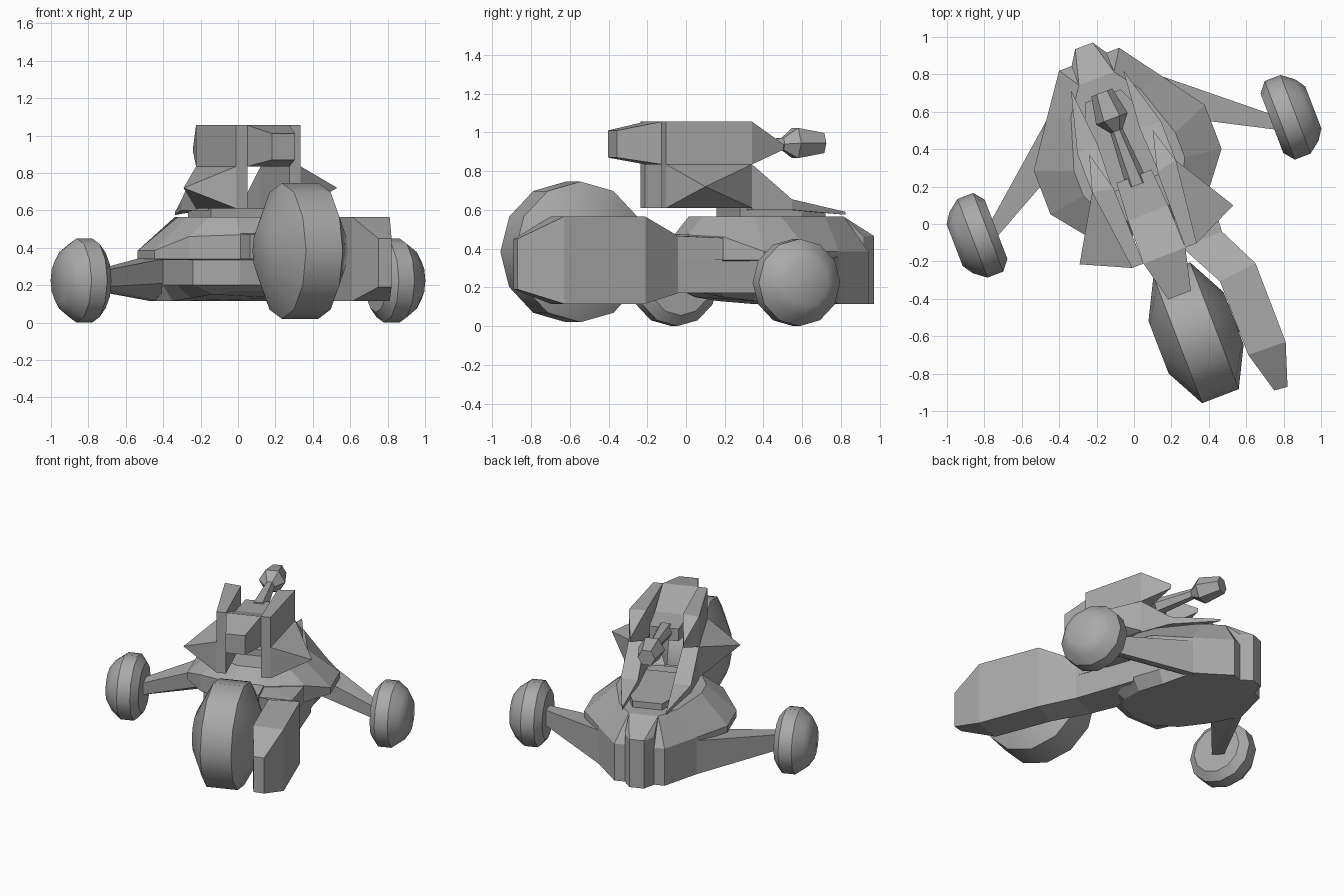
import bpy, bmesh, math
from mathutils import Matrix

cube = bpy.data.objects.get("Cube")
if cube:
    bpy.data.objects.remove(cube, do_unlink=True)

grey = bpy.data.materials.new("plain_grey")
grey.use_nodes = True
grey.diffuse_color = (0.4, 0.4, 0.4, 1)
grey.node_tree.nodes["Principled BSDF"].inputs["Base Color"].default_value = (0.4, 0.4, 0.4, 1)

# The whole vehicle is built straight and stands turned on the spot
PLACE = Matrix.Translation((0, 0.255, 0)) @ Matrix.Rotation(math.radians(21), 4, "Z")


def finish(name, bm, smooth=0):
    bmesh.ops.recalc_face_normals(bm, faces=bm.faces[:])
    mesh = bpy.data.meshes.new(name)
    bm.to_mesh(mesh)
    bm.free()
    mesh.materials.append(grey)
    obj = bpy.data.objects.new(name, mesh)
    bpy.context.collection.objects.link(obj)
    obj.matrix_world = PLACE
    if smooth:
        bpy.ops.object.select_all(action="DESELECT")
        obj.select_set(True)
        bpy.context.view_layer.objects.active = obj
        bpy.ops.object.shade_smooth_by_angle(angle=math.radians(smooth))
    return obj


def loft(name, rings, smooth=0):
    """Skin closed rings of equal length and cap both ends."""
    bm = bmesh.new()
    loops = [[bm.verts.new(p) for p in ring] for ring in rings]
    n = len(loops[0])
    for a, b in zip(loops, loops[1:]):
        for i in range(n):
            j = (i + 1) % n
            bm.faces.new((a[i], a[j], b[j], b[i]))
    bm.faces.new(loops[0])
    bm.faces.new(loops[-1])
    return finish(name, bm, smooth)


def wedge(name, posts, side=1):
    """Faceted solid around upright posts (x, y, low z, high z)."""
    bm = bmesh.new()
    for x, y, low, high in posts:
        for z in {low, high}:
            bm.verts.new((side * x, y, z))
    bmesh.ops.convex_hull(bm, input=bm.verts[:])
    bmesh.ops.dissolve_limit(bm, angle_limit=0.02, verts=bm.verts[:], edges=bm.edges[:])
    return finish(name, bm)


def both(posts):
    return posts + [(-x, y, a, b) for x, y, a, b in posts]


def wheel(name, centre, profile, sides=12):
    """Turn a profile of (offset, radius) around the axle."""
    cx, cy, cz = centre
    turn = [2 * math.pi * i / sides for i in range(sides)]
    return loft(name, [[(cx + off, cy + r * math.sin(t), cz + r * math.cos(t)) for t in turn]
                       for off, r in profile], 35)


# Hull: half outlines from back to front, mirrored; the saucer rim overhangs the lower flanks
def level(outline, heights):
    half = [(x, y, z) for (x, y), z in zip(outline, heights)]
    return half + [(-x, y, z) for x, y, z in reversed(half)]


foot = [(.172, .67), (.333, .444), (.3, .2), (.27, 0), (.2, -.15), (.1, -.22)]
flank = [(.172, .67), (.333, .444), (.353, .2), (.347, 0), (.335, -.2), (.1, -.29)]
rim = [(.172, .67), (.333, .444), (.49, .22), (.49, -.03), (.356, -.2), (.1, -.3)]
deck = [(.1, .56), (.2, .42), (.29, .14), (.29, 0), (.22, -.15), (.1, -.22)]
loft("hull", [level(foot, [.115, .115, .115, .13, .15, .17]),
              level(flank, [.2] * 6),
              level(flank, [.335] * 6),
              level(rim, [.34] * 6),
              level(rim, [.385, .385, .385, .385, .46, .47]),
              level(deck, [.565] * 6)])
wedge("rear_bumper", both([(.1, .56, .115, .565), (.1, .67, .115, .465), (.05, .747, .115, .465)]))
wedge("front_tongue", both([(.1, -.2, .34, .48), (.1, -.44, .34, .47)]))

# Rear wheels and their struts
for side, label in ((1, "left"), (-1, "right")):
    wedge("strut_" + label, [(.28, .42, .115, .34), (.333, .444, .115, .36), (.353, .2, .21, .34),
                             (.8, .05, .17, .28), (.8, -.04, .19, .275)], side)
    wheel("rear_wheel_" + label, (side * .88, 0, .225),
          [(side * o, r) for o, r in ((-.09, .17), (-.045, .225), (.045, .225),
                                      (.11, .175), (.147, .12))])

# Front wheel with its one-sided arm
wheel("front_wheel", (.01, -.9, .383),
      [(-.215, .15), (-.105, .363), (.105, .363), (.215, .15)])
wheel("front_axle", (.2, -.9, .383), [(-.1, .08), (.12, .08)])
root = [(.333, -.444, .17, .465), (.105, -.45, .17, .465)]
shoulder = [(.44, -.667, .115, .565), (.228, -.69, .115, .565)]
wedge("front_arm_base", [(.333, -.444, .17, .34), (.105, -.45, .17, .34),
                         (.347, 0, .17, .34), (.1, -.25, .17, .34)])
wedge("front_arm_bracket", [(.333, -.444, .34, .465), (.105, -.45, .34, .465),
                            (.35, -.2, .34, .455), (.1, -.25, .34, .465)])
wedge("front_arm_root", root + shoulder)
wedge("front_arm", shoulder + [(.44, -1.117, .115, .565), (.228, -1.11, .115, .565),
                               (.363, -1.345, .19, .45), (.29, -1.338, .19, .45)])

# Turret
wedge("turret_base", both([(.17, -.04, .56, .61), (.17, .3, .56, .61), (.1, .46, .56, .61)]))
wedge("turret_nose", both([(.065, -.68, .87, 1.01), (.12, -.454, .835, 1.055), (.115, -.21, .835, .96)]))
wedge("gun_mount", both([(.115, -.21, .835, .96), (.1, 0, .86, .95)]))
for side, label in ((1, "left"), (-1, "right")):
    wedge("turret_prong_" + label, [(.12, -.454, .835, 1.055), (.185, -.454, .835, 1.055),
                                    (.125, -.02, .835, 1.055), (.24, 0, .835, 1.055),
                                    (.182, .195, .91, .94)], side)
    wedge("turret_wing_" + label, [(.12, -.454, .61, .835), (.185, -.454, .61, .835),
                                   (.13, 0, .61, .835), (.24, 0, .61, .835),
                                   (.44, -.335, .72, .72)], side)
    heel = [(.24, .22, .6, .655), (.12, .23, .6, .655)]
    wedge("turret_rail_" + label, heel + [(.13, 0, .6, .835), (.24, 0, .6, .835)], side)
    wedge("turret_spike_" + label, heel + [(.15, .55, .575, .59)], side)

# Gun: six-sided barrel and muzzle
loft("gun", [[(r * math.cos(math.pi * i / 3), y, z + r * math.sin(math.pi * i / 3)) for i in range(6)]
             for y, z, r in ((-.05, .91, .06), (.26, .94, .035), (.33, .945, .09), (.48, .945, .06))])
